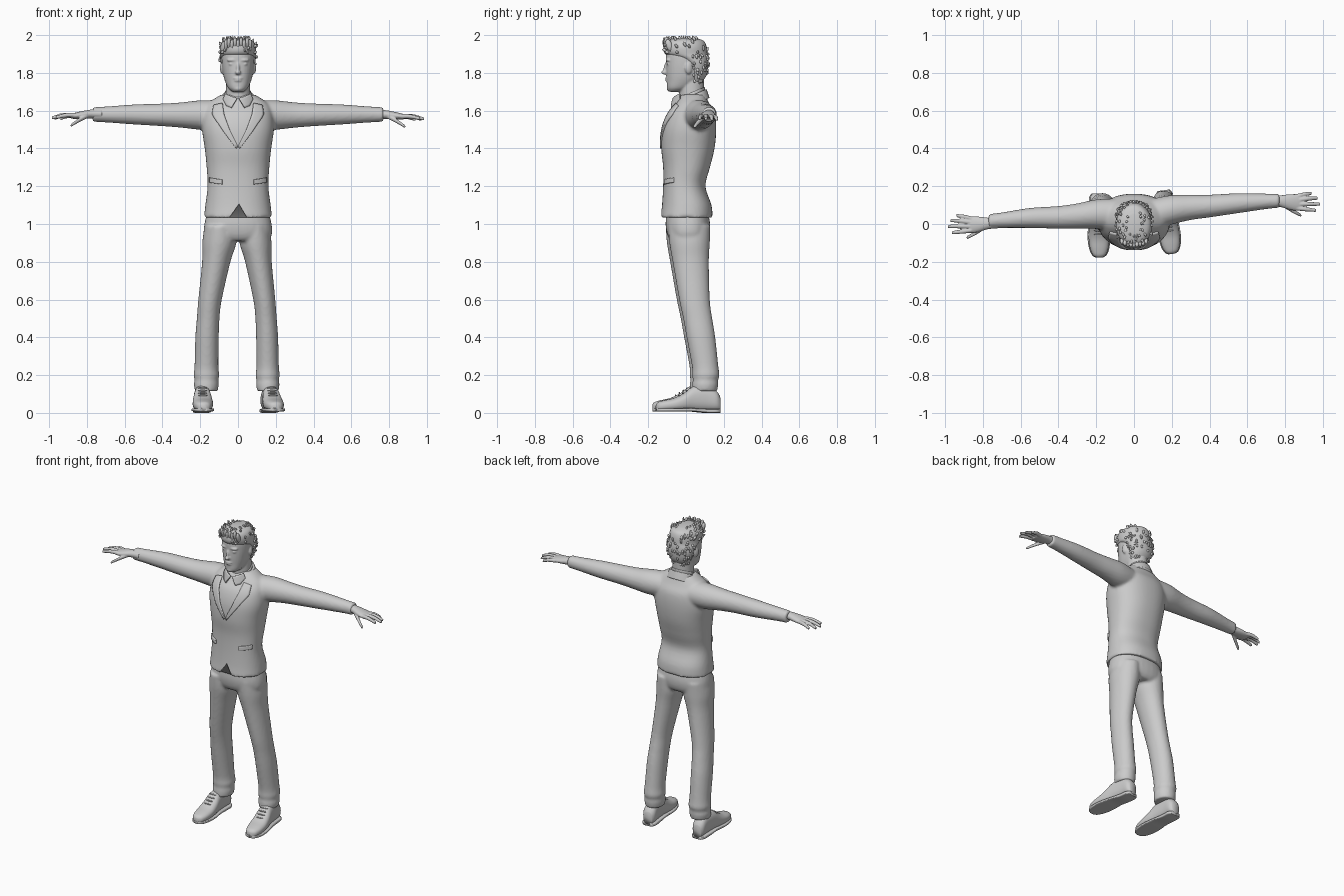
import bpy, bmesh, math, random
from mathutils import Vector, Matrix

if "Cube" in bpy.data.objects:
    bpy.data.objects.remove(bpy.data.objects["Cube"])

random.seed(4)
grey = bpy.data.materials.new("plain grey")
grey.diffuse_color = (0.6, 0.6, 0.6, 1)
grey.use_nodes = True
grey.node_tree.nodes["Principled BSDF"].inputs["Base Color"].default_value = grey.diffuse_color
ORDER = {"z": (1, 2, 0), "x": (0, 1, 2), "y": (1, 0, 2)}  # ring (t, a, b) -> x, y, z


def loft(bm, rings, axis="z", p=2.0, n=32, sub=4):
    """Skin superellipse rings (t, a, b, ra, rb), smoothed along the way."""
    R = [Vector(r) for r in rings]
    full = []
    for i in range(len(R) - 1):
        a, b, c, d = R[max(i - 1, 0)], R[i], R[i + 1], R[min(i + 2, len(R) - 1)]
        for k in range(sub):
            t = k / sub
            full.append(0.5 * (2 * b + (c - a) * t + (2 * a - 5 * b + 4 * c - d) * t * t
                               + (3 * b - a - 3 * c + d) * t ** 3))
    full.append(R[-1])
    o = ORDER[axis]
    loops = []
    for t, a, b, ra, rb in full:
        loop = []
        for k in range(n):
            u = 2 * math.pi * k / n
            c, s = math.cos(u), math.sin(u)
            q = (t, a + ra * math.copysign(abs(c) ** (2 / p), c),
                 b + rb * math.copysign(abs(s) ** (2 / p), s))
            loop.append(bm.verts.new((q[o[0]], q[o[1]], q[o[2]])))
        loops.append(loop)
    for A, B in zip(loops, loops[1:]):
        for k in range(n):
            bm.faces.new((A[k], A[(k + 1) % n], B[(k + 1) % n], B[k]))
    bm.faces.new(loops[0])
    bm.faces.new(loops[-1])
    return [v for l in loops for v in l]


def blob(bm, pos, size, rot=None, level=2):
    m = Matrix.Translation(pos) @ (rot or Matrix()) @ Matrix.Diagonal((*size, 1))
    bmesh.ops.create_icosphere(bm, subdivisions=level, radius=1, matrix=m)


def finish(name, bm, voxel=0, smooth=0):
    bmesh.ops.recalc_face_normals(bm, faces=bm.faces)
    me = bpy.data.meshes.new(name)
    bm.to_mesh(me)
    bm.free()
    ob = bpy.data.objects.new(name, me)
    bpy.context.collection.objects.link(ob)
    me.materials.append(grey)
    me.shade_smooth()
    if voxel:
        m = ob.modifiers.new("blend", "REMESH")
        m.mode, m.voxel_size, m.use_smooth_shade = "VOXEL", voxel, True
        if smooth:
            m = ob.modifiers.new("soften", "SMOOTH")
            m.factor, m.iterations = 0.5, smooth
    return ob


def strip(name, inner, outer, yfun, target=None, thick=0.012):
    """Cloth strip between two (x, z) outlines, laid on a target surface."""
    def along(pts, t):
        f = t * (len(pts) - 1)
        i = min(int(f), len(pts) - 2)
        return Vector(pts[i]).lerp(Vector(pts[i + 1]), f - i)
    bm = bmesh.new()
    rows = []
    for i in range(17):
        a, b = along(inner, i / 16), along(outer, i / 16)
        row = [a.lerp(b, j / 5) for j in range(6)]
        rows.append([bm.verts.new((q.x, yfun(q.x, q.y), q.y)) for q in row])
    for A, B in zip(rows, rows[1:]):
        for j in range(5):
            bm.faces.new((A[j], A[j + 1], B[j + 1], B[j]))
    ob = finish(name, bm)
    if target:
        m = ob.modifiers.new("lay", "SHRINKWRAP")
        m.target, m.wrap_method, m.wrap_mode, m.offset = target, "NEAREST_SURFACEPOINT", "ABOVE_SURFACE", 0.002
    m = ob.modifiers.new("thickness", "SOLIDIFY")
    m.thickness, m.offset = thick, 0
    return ob


# Jacket: torso and sleeves blended together
bm = bmesh.new()
loft(bm, [(1.035, 0, .003, .18, .138), (1.10, 0, .004, .173, .131), (1.2, 0, -.009, .161, .112),
          (1.3, 0, .003, .166, .124), (1.4, 0, .01, .176, .141), (1.5, 0, .017, .19, .143),
          (1.58, 0, .026, .185, .127), (1.63, 0, .032, .165, .095), (1.66, 0, .035, .13, .078),
          (1.685, 0, .04, .09, .065)], p=2.3, n=48)
sleeve = [(.10, 1.575, .085, .08), (.2, 1.577, .078, .078), (.3, 1.577, .067, .067), (.4, 1.578, .06, .06),
          (.55, 1.58, .053, .053), (.7, 1.58, .041, .042), (.77, 1.58, .037, .039)]
for s, ys in ((1, (.05, .075, .088, .095, .11, .12, .123)), (-1, (.05, .052, .042, .035, .032, .02, .015))):
    loft(bm, [(s * x, y, z, a, b) for (x, z, a, b), y in zip(sleeve, ys)], "x")
jacket = finish("jacket", bm, 0.009, 4)

# Cutaway at the front hem
bm = bmesh.new()
tri = [bm.verts.new((x, -.2, z)) for x, z in ((-.055, 1.02), (.055, 1.02), (.005, 1.105))]
f = bm.faces.new(tri)
ext = bmesh.ops.extrude_face_region(bm, geom=[f])["geom"]
bmesh.ops.translate(bm, vec=(0, .085, 0), verts=[g for g in ext if isinstance(g, bmesh.types.BMVert)])
cutter = finish("hem_cutter", bm)
cutter.hide_render = True
cutter.display_type = "WIRE"
m = jacket.modifiers.new("hem", "BOOLEAN")
m.object, m.operation = cutter, "DIFFERENCE"

# Lapels, pocket flaps and shirt collar wings
for s, side in ((-1, "right"), (1, "left")):
    mir = lambda pts: [(s * x, z) for x, z in pts]
    strip("lapel_" + side, mir([(0, 1.41), (.045, 1.5), (.073, 1.58), (.082, 1.64)]),
          mir([(.01, 1.40), (.085, 1.5), (.135, 1.575), (.13, 1.63)]),
          lambda x, z: -.135 + max(0, z - 1.52) * .6 + 1.5 * x * x, jacket)
    strip("pocket_flap_" + side, mir([(.085, 1.235), (.155, 1.245)]), mir([(.085, 1.21), (.155, 1.22)]),
          lambda x, z: -.14 + 3 * x * x, jacket)
    strip("shirt_collar_wing_" + side, mir([(.004, 1.665), (.035, 1.675), (.066, 1.69)]),
          mir([(.035, 1.615), (.06, 1.625), (.078, 1.66)]),
          lambda x, z: -.062 + 6 * x * x - (1.68 - z) * .35, thick=.008)

# Jacket collar and shirt collar, both tilted forward
for name, rings in (("jacket_collar", [(1.63, 0, .033, .105, .092), (1.66, 0, .033, .092, .083), (1.683, 0, .035, .08, .074)]),
                    ("shirt_collar", [(1.63, 0, .03, .08, .08), (1.67, 0, .03, .074, .073), (1.698, 0, .03, .07, .07)])):
    bm = bmesh.new()
    for v in loft(bm, rings):
        v.co.z += .42 * (v.co.y - .035)
    finish(name, bm)

# Trousers: hips and two legs, with folds above the hems
bm = bmesh.new()
loft(bm, [(1.09, 0, .005, .155, .105), (1.0, 0, .01, .178, .118), (.94, 0, .012, .178, .11), (.91, 0, .012, .15, .09)], p=2.3)
leg = [(.99, .095, .01, .083, .112), (.9, .099, .012, .09, .107), (.8, .115, .018, .075, .096),
       (.6, .148, .038, .062, .081), (.5, .158, .055, .06, .077), (.4, .164, .072, .062, .076),
       (.25, .167, .094, .063, .070), (.2, .167, .098, .068, .072), (.175, .167, .096, .063, .067),
       (.15, .168, .095, .066, .069), (.115, .168, .092, .06, .066)]
for s, k, dy in ((-1, 1, -.006), (1, .94, .007)):
    loft(bm, [(z, s * x * k, y + dy, rx * k, ry) for z, x, y, rx, ry in leg])
finish("trousers", bm, 0.009, 3)

# Shoes: upper, sole, heel and laces
upper = [(-.178, .015, .035), (-.165, .034, .048), (-.13, .048, .058), (-.08, .054, .07), (-.03, .052, .095),
         (.02, .046, .13), (.09, .042, .135), (.14, .041, .11), (.162, .028, .08)]
for side, x, y, ang in (("right", -.188, 0, .03), ("left", .178, .018, .13)):
    place = Matrix.Translation((x, y, 0)) @ Matrix.Rotation(ang, 4, "Z")
    bm = bmesh.new()
    loft(bm, [(t, 0, .01 + h / 2, r, h / 2) for t, r, h in upper], "y", p=2.4)
    loft(bm, [(t, 0, .016 if t < .05 else .011, r * 1.07 + .002, .009 if t < .05 else .011)
              for t, r, h in upper], "y", p=5)
    for i in range(4):
        blob(bm, (0, -.055 + .02 * i, .092 + .013 * i), (.026, .004, .005))
    bm.transform(place)
    finish("shoe_" + side, bm)

# Hands: palm, four fingers and thumb
fingers = [((.86, .146, 1.568), (.90, .156, 1.566), (.94, .163, 1.553)),
           ((.86, .126, 1.570), (.92, .134, 1.570), (.972, .137, 1.553)),
           ((.86, .105, 1.570), (.925, .106, 1.571), (.985, .105, 1.556)),
           ((.86, .084, 1.570), (.91, .078, 1.570), (.965, .072, 1.558)),
           ((.785, .105, 1.573), (.84, .07, 1.545), (.886, .045, 1.515))]
for side, s, dy, dz in (("left", 1, 0, 0), ("right", -1, -.118, .006)):
    bm = bmesh.new()
    loft(bm, [(s * t, y + dy, z + dz * .5, a, b) for t, y, z, a, b in
              ((.72, .122, 1.58, .028, .026), (.77, .121, 1.58, .030, .024), (.82, .117, 1.575, .040, .021),
               (.86, .114, 1.570, .044, .017), (.885, .114, 1.568, .038, .012))], "x")
    for pts in fingers:
        loft(bm, [(s * px, py + dy, pz + dz, r, r) for (px, py, pz), r in zip(pts, (.0125, .0115, .0085))], "x", n=12)
    finish("hand_" + side, bm, 0.004, 2)

# Head with neck, nose, brows, lids, lips, chin and ears
bm = bmesh.new()
loft(bm, [(1.62, 0, .035, .066, .066), (1.70, 0, .03, .064, .066), (1.78, 0, .03, .062, .066)])
loft(bm, [(1.70, 0, -.055, .028, .035), (1.72, 0, -.036, .052, .064), (1.76, 0, -.012, .07, .09),
          (1.80, 0, .001, .08, .106), (1.85, 0, .002, .086, .108), (1.90, 0, .002, .086, .108),
          (1.94, 0, .005, .075, .095), (1.97, 0, .005, .045, .06)], p=2.2)
blob(bm, (0, -.113, 1.803), (.015, .019, .013))
blob(bm, (0, -.105, 1.83), (.009, .014, .034), Matrix.Rotation(-.25, 4, "X"))
blob(bm, (0, -.101, 1.772), (.024, .010, .006))
blob(bm, (0, -.099, 1.760), (.021, .011, .007))
blob(bm, (0, -.085, 1.718), (.026, .018, .016))
for s in (-1, 1):
    blob(bm, (s * .036, -.095, 1.868), (.026, .013, .008), Matrix.Rotation(s * .3, 4, "Z"))
    blob(bm, (s * .034, -.093, 1.847), (.016, .011, .007))
    blob(bm, (s * .084, .014, 1.825), (.011, .021, .032), Matrix.Rotation(s * .3, 4, "Z"))
finish("head", bm, 0.005, 3)

# Hair: fitted cap plus many swept locks
bm = bmesh.new()
cap = [(1.75, 0, .05, .055, .035), (1.79, 0, .06, .075, .05), (1.84, 0, .06, .089, .058), (1.875, 0, .035, .094, .083),
       (1.90, 0, .002, .095, .112), (1.94, 0, -.005, .095, .114), (1.97, 0, -.005, .078, .098), (1.985, 0, -.005, .04, .055)]
shell = [v.co.copy() for v in loft(bm, cap)]
middle = Vector((0, .01, 1.88))
for i in range(170):
    q = random.choice(shell)
    if q.z < 1.9 and q.y < .035:
        continue
    up = max(0, q.z - 1.86) / .12
    flow = (q - middle).normalized() * .5 + Vector((random.uniform(-.4, .4), -.6 * up, 1.1 * up - .8 * (1 - up)))
    length = .012 + .012 * up
    pos = Vector((q.x, q.y, min(q.z, 1.975)))
    blob(bm, pos, (.007, .009, length), flow.to_track_quat("Z", "Y").to_matrix().to_4x4(), 1)
for i in range(9):  # raised front quiff
    x = -.064 + .016 * i
    blob(bm, (x, -.105 + 4 * x * x, 1.945 + .01 * (i % 2)), (.011, .017, .036), Matrix.Rotation(.35, 4, "X"))
finish("hair", bm)
